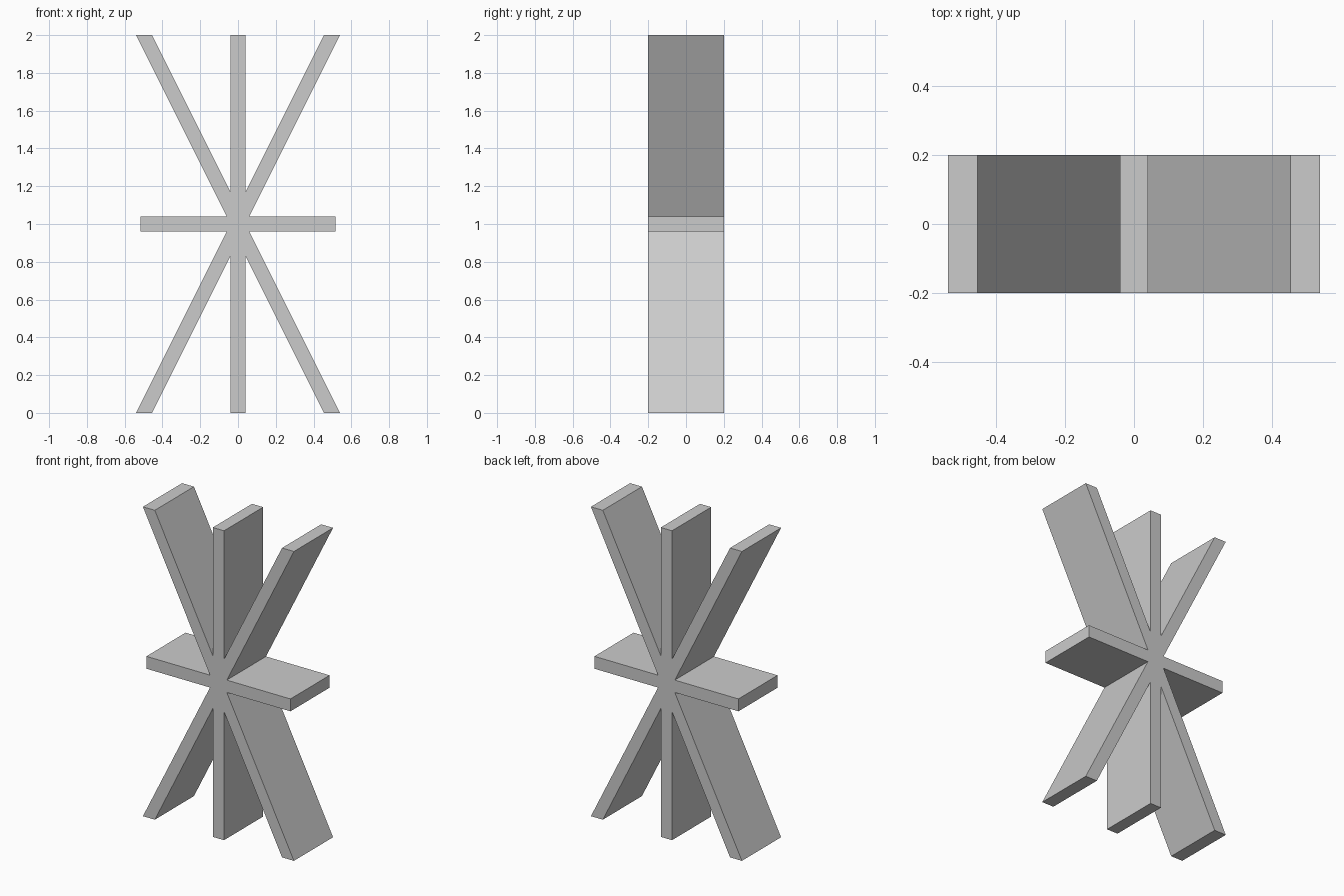
import bpy
import bmesh

if "Cube" in bpy.data.objects:
    bpy.data.objects.remove(bpy.data.objects["Cube"], do_unlink=True)

DEPTH = 0.4

# Plain grey material
grey = bpy.data.materials.new("plain grey")
grey.use_nodes = True
colour = (0.6, 0.6, 0.6, 1)
grey.diffuse_color = colour
grey.node_tree.nodes["Principled BSDF"].inputs["Base Color"].default_value = colour

# One quarter of the star outline, from the side arm up to the upright arm
quarter = [(0.515, 0.04), (0.06, 0.04), (0.54, 1), (0.455, 1), (0.04, 0.17), (0.04, 1)]

# Mirror the quarter into the full closed outline
half = quarter + [(-x, z) for x, z in reversed(quarter)]
outline = half + [(x, -z) for x, z in reversed(half)]

# Extrude the outline into one solid slab
bm = bmesh.new()
front = bm.faces.new([bm.verts.new((x, -DEPTH / 2, z + 1)) for x, z in outline])
result = bmesh.ops.extrude_face_region(bm, geom=[front], use_keep_orig=True)
back = [v for v in result["geom"] if isinstance(v, bmesh.types.BMVert)]
bmesh.ops.translate(bm, verts=back, vec=(0, DEPTH, 0))
bmesh.ops.recalc_face_normals(bm, faces=bm.faces)

mesh = bpy.data.meshes.new("eight_armed_star")
bm.to_mesh(mesh)
bm.free()
mesh.materials.append(grey)
star = bpy.data.objects.new("eight_armed_star", mesh)
bpy.context.collection.objects.link(star)
